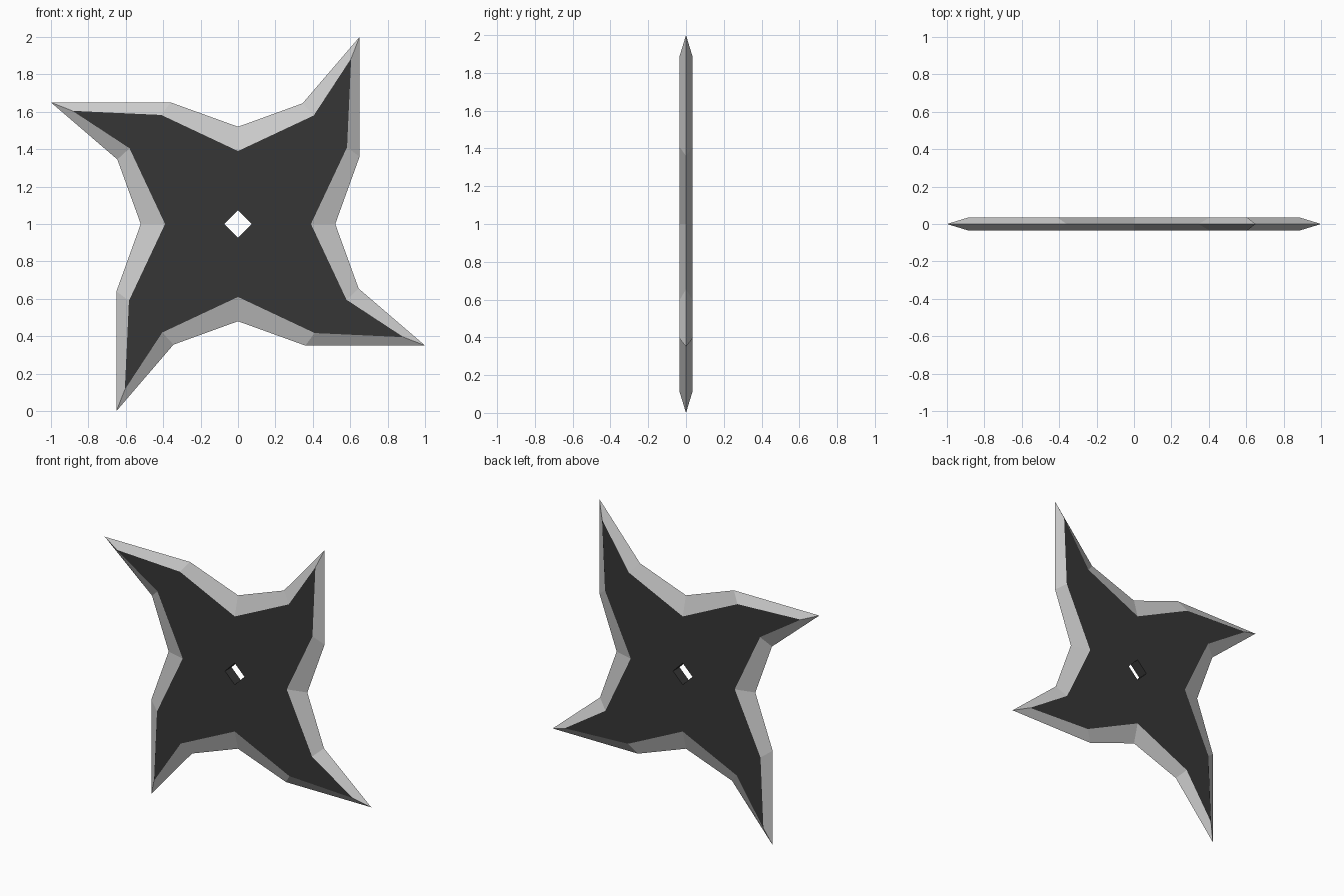
import bpy, bmesh

if "Cube" in bpy.data.objects:
    bpy.data.objects.remove(bpy.data.objects["Cube"])

def material(name, value):
    m = bpy.data.materials.new(name)
    m.diffuse_color = (value, value, value, 1)
    m.use_nodes = True
    m.node_tree.nodes["Principled BSDF"].inputs["Base Color"].default_value = m.diffuse_color
    return m

# One quarter of each outline, as (x, z) about the centre; it repeats four times
EDGE = [(0, 0.52), (0.345, 0.645), (0.65, 1.0), (0.65, 0.36)]
FLAT = [(0, 0.39), (0.405, 0.58), (0.605, 0.885), (0.583, 0.41)]
HOLE = [(0, 0.073)]
HALF = 0.035

bm = bmesh.new()

def ring(quarter, y):
    verts, pts = [], quarter
    for _ in range(4):
        verts += [bm.verts.new((x, y, z + 1)) for x, z in pts]
        pts = [(z, -x) for x, z in pts]
    return verts

def face(verts, mat):
    bm.faces.new(verts).material_index = mat

edge = ring(EDGE, 0)
holes = []
for y in (-HALF, HALF):
    flat, hole = ring(FLAT, y), ring(HOLE, y)
    holes.append(hole)
    # sharpened bevel
    for i in range(16):
        j = (i + 1) % 16
        face([edge[i], edge[j], flat[j], flat[i]], 1)
    # dark flat plate, one piece per arm
    for k in range(4):
        n = (k + 1) % 4
        arm = [flat[(4 * k + i) % 16] for i in range(5)]
        face([hole[k]] + arm + [hole[n]], 0)
# walls of the centre hole
for k in range(4):
    n = (k + 1) % 4
    face([holes[0][k], holes[0][n], holes[1][n], holes[1][k]], 0)

bmesh.ops.recalc_face_normals(bm, faces=bm.faces[:])
mesh = bpy.data.meshes.new("throwing_star")
bm.to_mesh(mesh)
bm.free()
mesh.materials.append(material("dark steel", 0.037))
mesh.materials.append(material("polished edge", 0.6))
bpy.context.collection.objects.link(bpy.data.objects.new("throwing_star", mesh))
